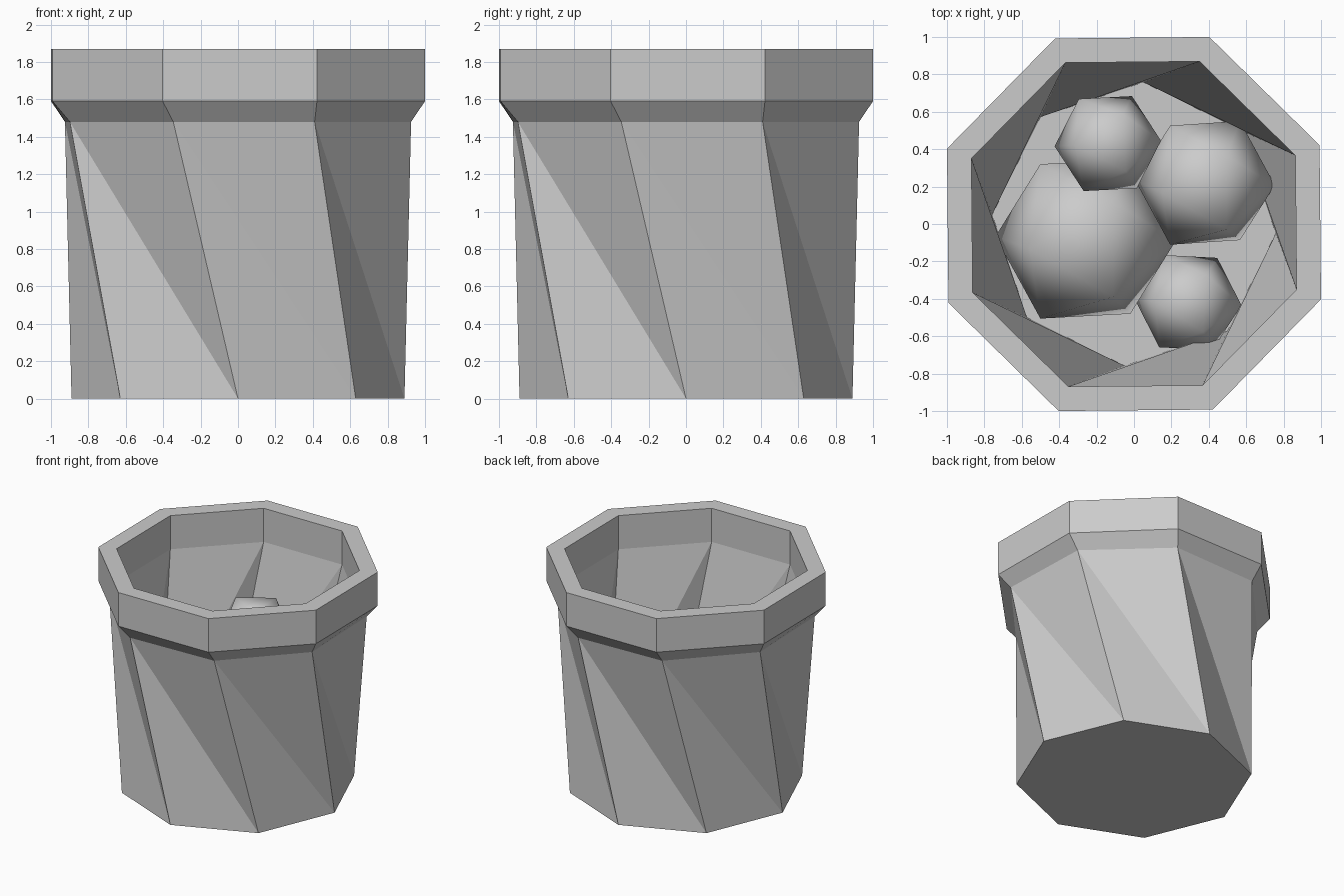
import bpy, bmesh
from math import radians, cos, sin
from mathutils import Vector, Matrix

if "Cube" in bpy.data.objects:
    bpy.data.objects.remove(bpy.data.objects["Cube"])


def ring(bm, radius, z, twist):
    # octagon turned clockwise by `twist` degrees
    return [bm.verts.new((radius * cos(radians(45 * i - twist)),
                          radius * sin(radians(45 * i - twist)), z)) for i in range(8)]


# Twisted octagonal pot: outside, rim, inside, floor
profile = [(0.89, 0, 0), (0.988, 1.48, 20.5), (1.078, 1.59, 21.95), (1.078, 1.87, 21.95),
           (0.937, 1.87, 21.95), (0.937, 1.59, 21.95), (0.76, 0.12, 3.8)]
bm = bmesh.new()
rings = [ring(bm, *p) for p in profile]
for k, (a, b) in enumerate(zip(rings, rings[1:])):
    for i in range(8):
        j = (i + 1) % 8
        if k == 0:    # twisted outer wall folds inwards along the long diagonal
            bm.faces.new((a[i], a[j], b[i]))
            bm.faces.new((a[j], b[j], b[i]))
        elif k == 5:  # inner wall folds the same way
            bm.faces.new((a[i], a[j], b[j]))
            bm.faces.new((a[i], b[j], b[i]))
        else:
            bm.faces.new((a[i], a[j], b[j], b[i]))
bm.faces.new(rings[0][::-1])
bm.faces.new(rings[-1])
mesh = bpy.data.meshes.new("pot")
bm.to_mesh(mesh)
bm.free()
bpy.context.collection.objects.link(bpy.data.objects.new("pot", mesh))


# Smooth shaded low-poly balls, one face turned upwards, slightly tilted
def ball(name, radius, location, spin, tilt):
    bpy.ops.mesh.primitive_ico_sphere_add(subdivisions=1, radius=radius)
    ob = bpy.context.object
    ob.name = name
    me = ob.data
    face = max(me.polygons, key=lambda p: p.normal.z)
    me.transform(face.normal.rotation_difference(Vector((0, 0, 1))).to_matrix().to_4x4())
    far = max(me.vertices, key=lambda v: v.co.xy.length).co
    turn = -Vector((1, 0)).angle_signed(far.xy)
    me.transform(Matrix.Rotation(radians(tilt), 4, 'X')
                 @ Matrix.Rotation(radians(spin) - turn, 4, 'Z'))
    me.shade_smooth()
    ob.location = location


ball("large_ball", 0.49, (-0.26, -0.08, 0.54), 0, 8)
ball("medium_ball", 0.38, (0.38, 0.22, 0.86), 0, 10)
ball("upper_ball", 0.29, (-0.14, 0.43, 1.08), 3, 0)
ball("lower_ball", 0.29, (0.29, -0.42, 0.37), -3, 0)
